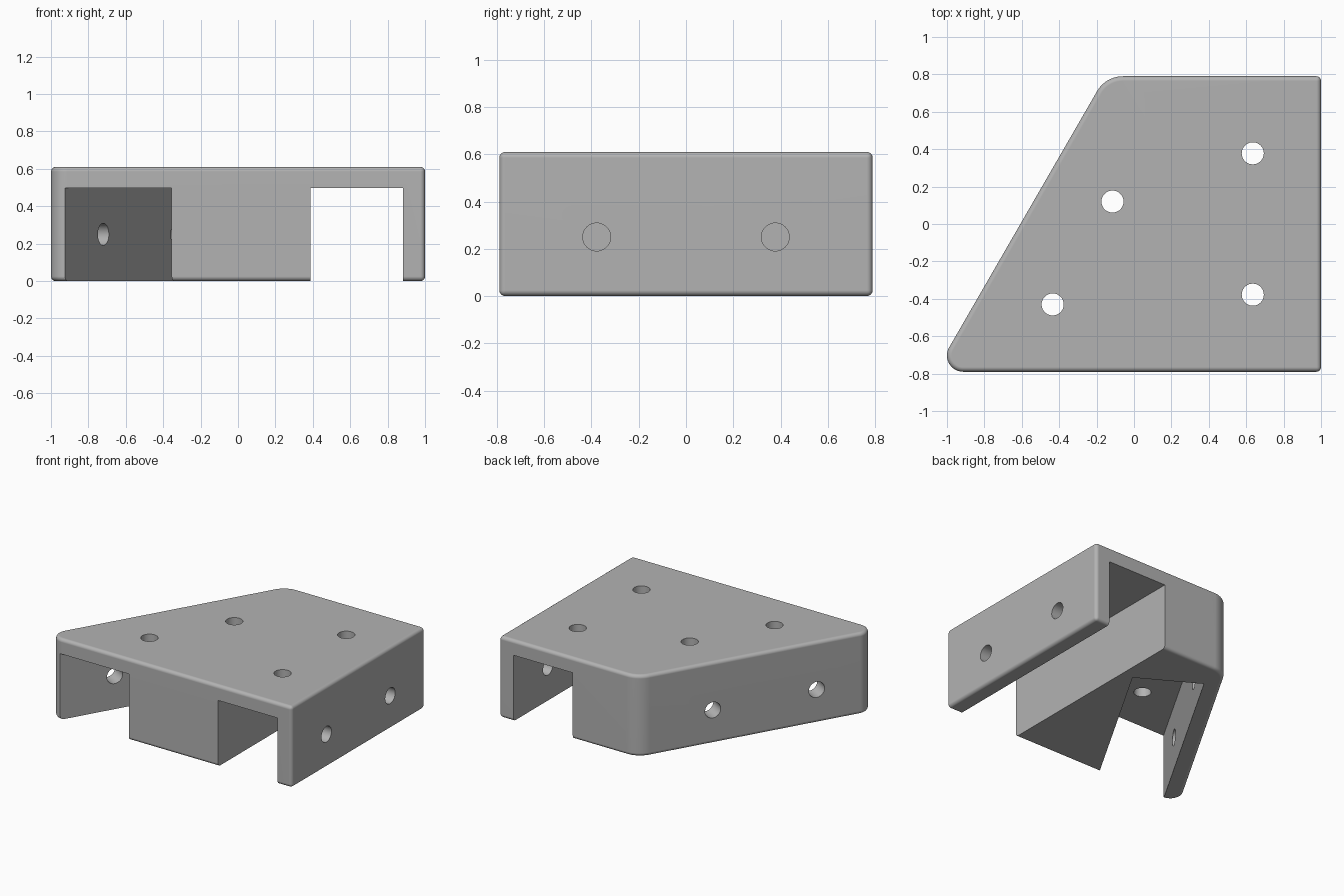
import bpy, bmesh, math
from mathutils import Vector, Matrix

cube = bpy.data.objects.get("Cube")
if cube:
    bpy.data.objects.remove(cube, do_unlink=True)

HEIGHT, HALF, RIM = 0.61, 0.79, 0.025
CEILING, HOLE_Z, HOLE_R = 0.497, 0.25, 0.059
SLANT = math.radians(60)
ALONG = Vector((math.cos(SLANT), math.sin(SLANT), 0))     # along the slanted wall
INWARD = Vector((math.sin(SLANT), -math.cos(SLANT), 0))   # into the slanted channel
CORNER = Vector((-0.925, -HALF, 0))                       # inner wall at the front
CHANNEL_W, WALL, CHANNEL_END = 0.494, 0.12, 1.59

grey = bpy.data.materials.new("plain grey")
grey.use_nodes = True
colour = (0.45, 0.45, 0.45, 1)
grey.diffuse_color = colour
grey.node_tree.nodes["Principled BSDF"].inputs["Base Color"].default_value = colour


def make_object(name, bm):
    bmesh.ops.recalc_face_normals(bm, faces=bm.faces)
    mesh = bpy.data.meshes.new(name)
    bm.to_mesh(mesh)
    bm.free()
    mesh.materials.append(grey)
    obj = bpy.data.objects.new(name, mesh)
    bpy.context.collection.objects.link(obj)
    return obj


def prism(name, outline, bottom, top):
    bm = bmesh.new()
    face = bm.faces.new([bm.verts.new((p[0], p[1], bottom)) for p in outline])
    out = bmesh.ops.extrude_face_region(bm, geom=[face])
    verts = [g for g in out["geom"] if isinstance(g, bmesh.types.BMVert)]
    bmesh.ops.translate(bm, verts=verts, vec=(0, 0, top - bottom))
    return make_object(name, bm)


def drill(name, centre, axis):
    bm = bmesh.new()
    turn = Vector(axis).to_track_quat("Z", "Y").to_matrix().to_4x4()
    bmesh.ops.create_cone(bm, cap_ends=True, segments=40, radius1=HOLE_R,
                          radius2=HOLE_R, depth=0.3,
                          matrix=Matrix.Translation(centre) @ turn)
    return make_object(name, bm)


def arc(cx, cy, radius, start, end, steps):
    angles = [math.radians(start + (end - start) * i / steps) for i in range(steps + 1)]
    return [(cx + radius * math.cos(a), cy + radius * math.sin(a)) for a in angles]


# Outer block: a trapezoid with two rounded corners on the slanted side
slant_front = CORNER.x - WALL / math.sin(SLANT)
slant_back = slant_front + 2 * HALF / math.tan(SLANT)
r_front, r_back = 0.087, 0.16
outline = [(1, -HALF), (1, HALF)]
outline += arc(slant_back + r_back * math.tan(SLANT / 2), HALF - r_back, r_back, 90, 150, 10)
outline += arc(slant_front + r_front / math.tan(SLANT / 2), -HALF + r_front, r_front, 150, 270, 20)
bracket = prism("corner_bracket", outline, 0, HEIGHT)
rim = bracket.modifiers.new("rounded rim", "BEVEL")
rim.width, rim.segments = RIM, 4
rim.limit_method, rim.angle_limit = "ANGLE", math.radians(40)

# Straight channel open at both ends, slanted channel closed at the back
cutters = [prism("straight_channel", [(0.388, -1), (0.882, -1), (0.882, 1), (0.388, 1)], -0.1, CEILING)]
ends = [CORNER - ALONG * 0.5, CORNER + ALONG * CHANNEL_END]
slanted = [ends[0], ends[0] + INWARD * CHANNEL_W, ends[1] + INWARD * CHANNEL_W, ends[1]]
cutters.append(prism("slanted_channel", slanted, -0.1, CEILING))

# Screw holes through the top and the two side walls
for y in (-0.378, 0.378):
    cutters.append(drill("right_wall_hole", (0.95, y, HOLE_Z), (1, 0, 0)))
    cutters.append(drill("straight_top_hole", (0.635, y, HEIGHT - 0.06), (0, 0, 1)))
for t in (0.41, 1.19):
    spot = CORNER + ALONG * t - INWARD * WALL / 2
    cutters.append(drill("slanted_wall_hole", spot + Vector((0, 0, HOLE_Z)), INWARD))
for x, y in ((-0.435, -0.43), (-0.115, 0.12)):
    cutters.append(drill("slanted_top_hole", (x, y, HEIGHT - 0.06), (0, 0, 1)))

for cutter in cutters:
    cut = bracket.modifiers.new(cutter.name, "BOOLEAN")
    cut.operation, cut.solver, cut.object = "DIFFERENCE", "EXACT", cutter

# Bake the cuts, drop the cutters and smooth the rounded parts
bpy.ops.object.select_all(action="DESELECT")
bracket.select_set(True)
bpy.context.view_layer.objects.active = bracket
for name in [m.name for m in bracket.modifiers]:
    bpy.ops.object.modifier_apply(modifier=name)
for cutter in cutters:
    bpy.data.objects.remove(cutter, do_unlink=True)
bpy.ops.object.shade_smooth_by_angle(angle=math.radians(32))
normals = bracket.modifiers.new("even shading", "WEIGHTED_NORMAL")
normals.keep_sharp = True
